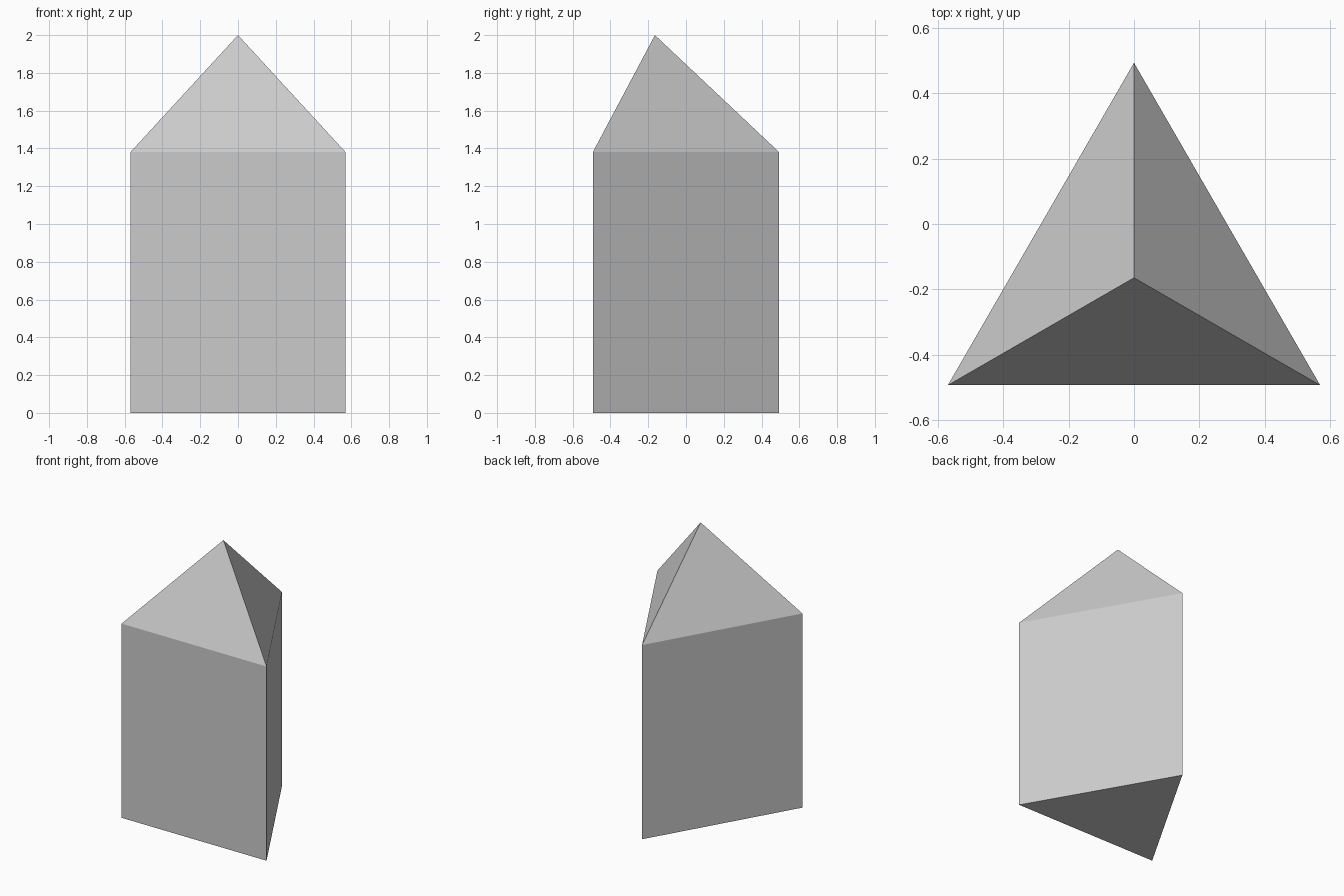
import bpy, bmesh, math

if "Cube" in bpy.data.objects:
    bpy.data.objects.remove(bpy.data.objects["Cube"])

RADIUS, CENTRE_Y = 0.658, -0.1645
WALL_TOP, APEX = 1.38, 2.0

bm = bmesh.new()

# triangular footprint, one corner pointing to the back
corners = []
for i in range(3):
    a = math.radians(90 + 120 * i)
    corners.append(bm.verts.new((RADIUS * math.cos(a), CENTRE_Y + RADIUS * math.sin(a), 0)))
base = bm.faces.new(corners)

# upright walls
ext = bmesh.ops.extrude_face_region(bm, geom=[base], use_keep_orig=True)
top_verts = [g for g in ext["geom"] if isinstance(g, bmesh.types.BMVert)]
top = [g for g in ext["geom"] if isinstance(g, bmesh.types.BMFace)]
bmesh.ops.translate(bm, verts=top_verts, vec=(0, 0, WALL_TOP))

# pyramid tip
tip = bmesh.ops.poke(bm, faces=top)["verts"]
bmesh.ops.translate(bm, verts=tip, vec=(0, 0, APEX - WALL_TOP))
bmesh.ops.recalc_face_normals(bm, faces=bm.faces)

mesh = bpy.data.meshes.new("pointed_prism")
bm.to_mesh(mesh)
bm.free()
obj = bpy.data.objects.new("pointed_prism", mesh)
bpy.context.collection.objects.link(obj)
